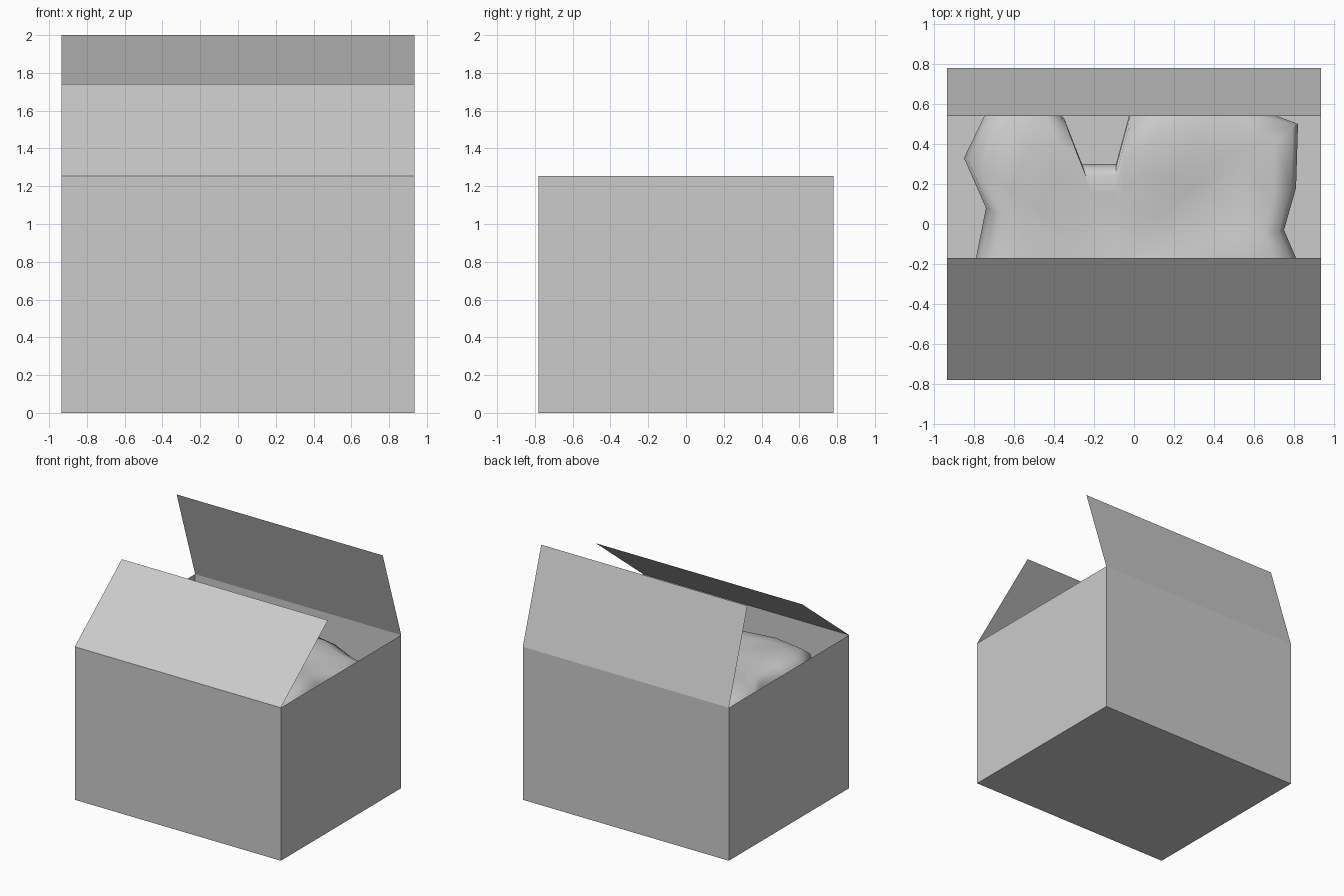
import bpy, math

if "Cube" in bpy.data.objects:
    bpy.data.objects.remove(bpy.data.objects["Cube"])

X, Y, H = 0.935, 0.78, 1.255


def make(name, verts, faces):
    me = bpy.data.meshes.new(name)
    me.from_pydata(verts, [], faces)
    me.update()
    ob = bpy.data.objects.new(name, me)
    bpy.context.collection.objects.link(ob)
    return ob


# open box body made of thin card
base = [(-X, -Y), (X, -Y), (X, Y), (-X, Y)]
verts = [(x, y, z) for z in (0, H) for x, y in base]
faces = [(3, 2, 1, 0)] + [(i, (i + 1) % 4, (i + 1) % 4 + 4, i + 4) for i in range(4)]
make("box_body", verts, faces)


# hinged flaps along the front and back rims
def flap(name, y0, y1, z1):
    make(name, [(-X, y0, H), (X, y0, H), (X, y1, z1), (-X, y1, z1)], [(0, 1, 2, 3)])


flap("front_flap", -Y, -0.17, 1.74)
flap("back_flap", Y, 0.54, 2.0)

# lumpy soft contents: a notched outline swept up in rings and closed by a dome
outline = [(0.81, -0.17), (0.75, -0.03), (0.81, 0.18), (0.82, 0.50), (0.66, 0.56),
           (0.45, 0.66), (0.2, 0.7), (-0.02, 0.56), (-0.09, 0.30), (-0.26, 0.30),
           (-0.35, 0.53), (-0.5, 0.66), (-0.7, 0.64), (-0.85, 0.33), (-0.74, 0.08),
           (-0.79, -0.17), (-0.82, -0.38), (-0.72, -0.62), (-0.4, -0.7), (-0.1, -0.64),
           (0.25, -0.7), (0.6, -0.66), (0.8, -0.45)]
CX, CY = -0.1, -0.2
lumps = [(-0.6, 0.3, 0.06), (0.15, 0.35, 0.07), (-0.6, -0.3, 0.06),
         (0.1, -0.35, 0.05), (0.62, -0.2, 0.06)]


def top(x, y):
    return 1.13 + sum(h * math.exp(-((x - a) ** 2 + (y - b) ** 2) / 0.06)
                      for a, b, h in lumps)


# (outline scale, height relative to the local top; the first three are side rings)
rings = [(0.93, None), (0.97, 0.5), (1.0, 0.9), (0.97, 0.97),
         (0.88, 1), (0.7, 1), (0.5, 1), (0.3, 1), (0.12, 1)]
verts, n = [], len(outline)
for s, k in rings:
    for px, py in outline:
        x, y = CX + (px - CX) * s, CY + (py - CY) * s
        verts.append((x, y, 0.02 if k is None else top(x, y) * k))
faces = [tuple(reversed(range(n)))]
for r in range(len(rings) - 1):
    for i in range(n):
        j = (i + 1) % n
        faces.append((r * n + i, r * n + j, (r + 1) * n + j, (r + 1) * n + i))
faces.append(tuple(range((len(rings) - 1) * n, len(rings) * n)))
ob = make("soft_contents", verts, faces)
bpy.context.view_layer.objects.active = ob
ob.select_set(True)
bpy.ops.object.shade_smooth_by_angle(angle=math.radians(60))
